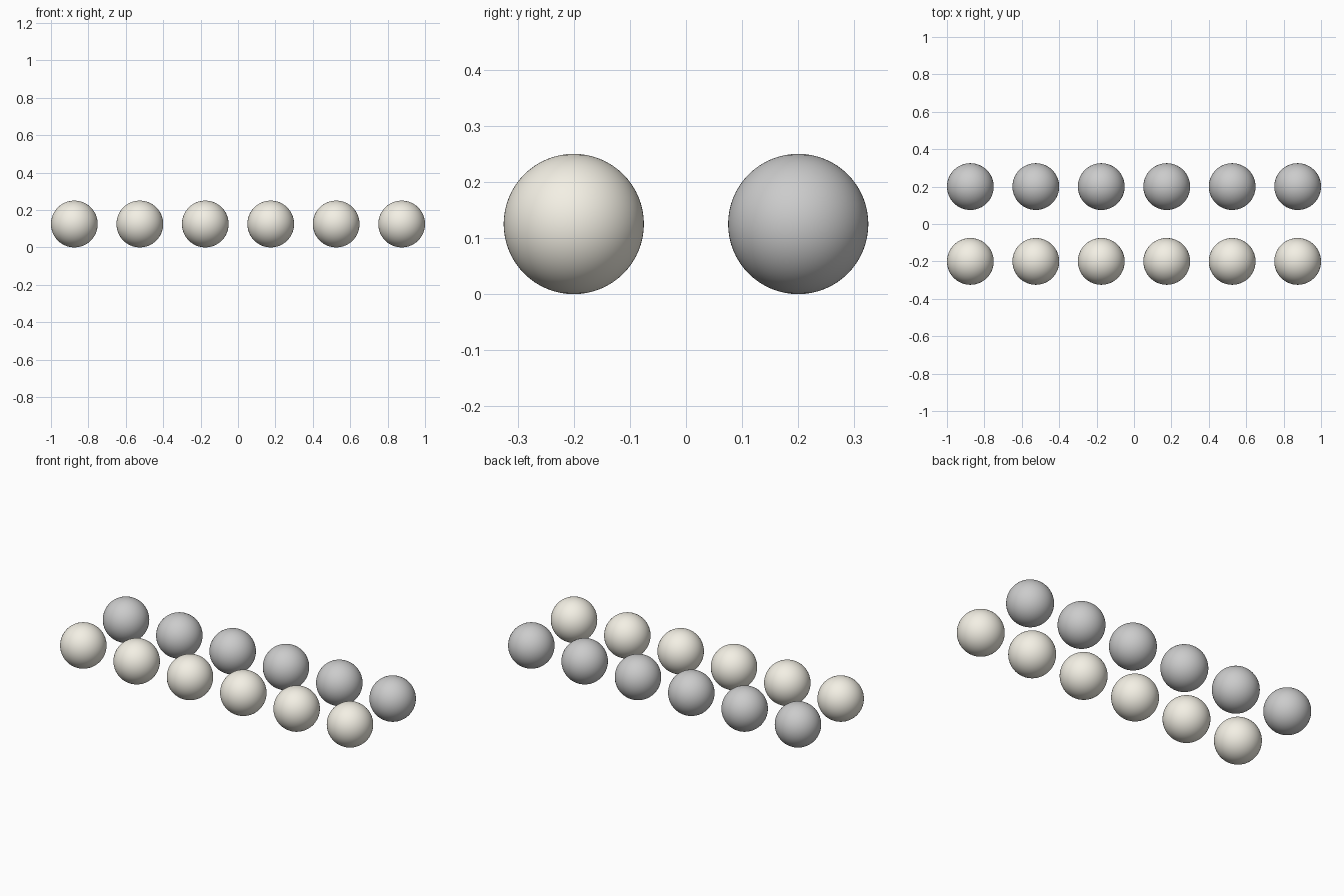
import bpy

if "Cube" in bpy.data.objects:
    bpy.data.objects.remove(bpy.data.objects["Cube"])

RADIUS = 0.125
SPACING = 0.35
COUNT = 6
ROW_Y = 0.2

cream = bpy.data.materials.new("cream")
cream.diffuse_color = (0.9, 0.87, 0.78, 1.0)
cream.use_nodes = True
cream.node_tree.nodes["Principled BSDF"].inputs["Base Color"].default_value = cream.diffuse_color


def ball(name, x, y, material=None):
    bpy.ops.mesh.primitive_uv_sphere_add(
        segments=64, ring_count=32, radius=RADIUS, location=(x, y, RADIUS))
    obj = bpy.context.object
    obj.name = name
    bpy.ops.object.shade_smooth()
    if material:
        obj.data.materials.append(material)


# Two parallel rows of balls: cream in front, grey behind
for i in range(COUNT):
    x = (i - (COUNT - 1) / 2) * SPACING
    ball(f"front_ball_{i + 1}", x, -ROW_Y, cream)
    ball(f"back_ball_{i + 1}", x, ROW_Y)
